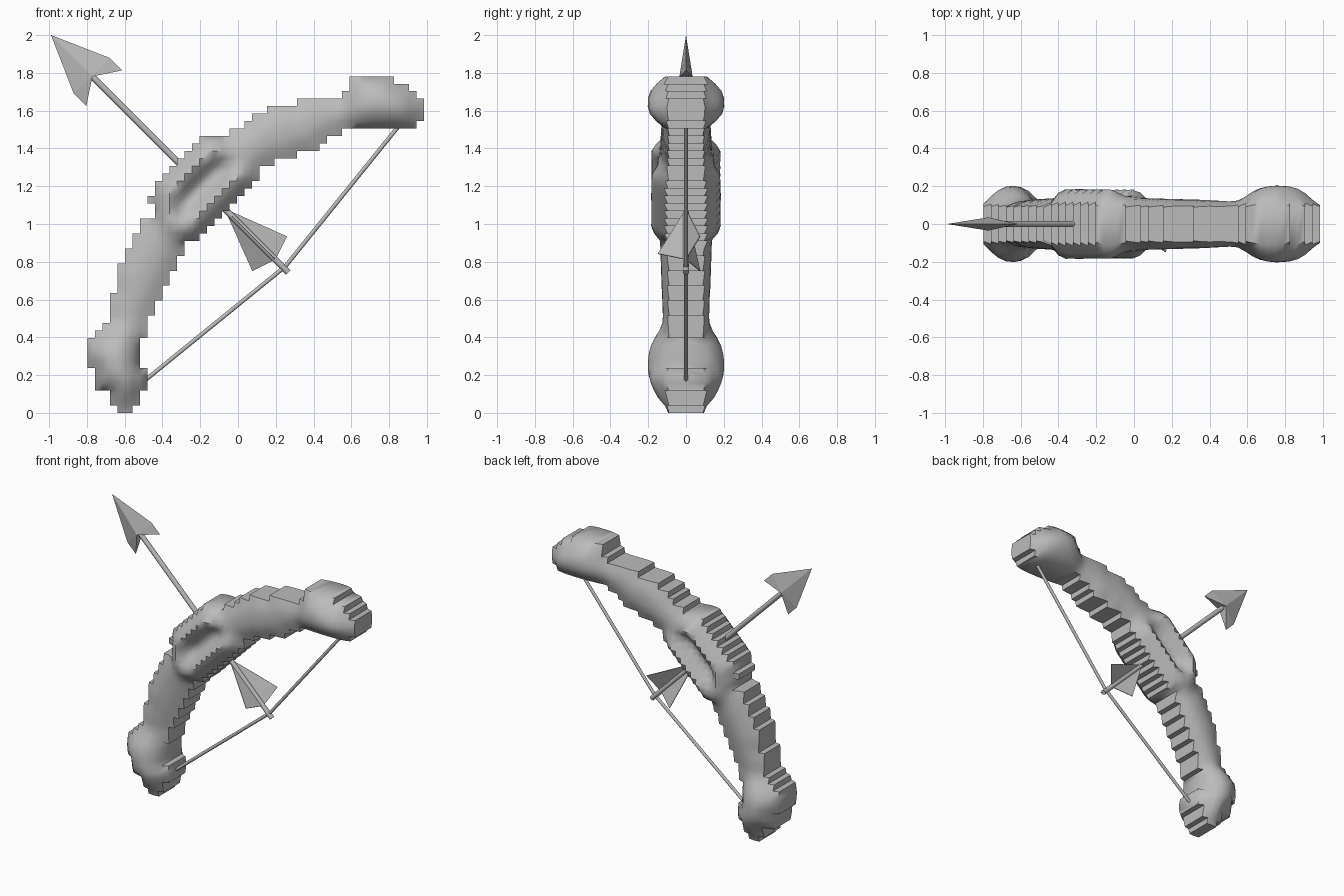
import bpy, bmesh, math
from mathutils import Vector

cube = bpy.data.objects.get("Cube")
if cube:
    bpy.data.objects.remove(cube, do_unlink=True)

GREY = (0.5, 0.5, 0.5, 1)
grey = bpy.data.materials.new("plain grey")
grey.use_nodes = True
grey.diffuse_color = GREY
grey.node_tree.nodes["Principled BSDF"].inputs["Base Color"].default_value = GREY


def finish(name, bm, smooth=None):
    """Turn a bmesh into a named grey object."""
    bmesh.ops.recalc_face_normals(bm, faces=bm.faces)
    mesh = bpy.data.meshes.new(name)
    bm.to_mesh(mesh)
    bm.free()
    mesh.materials.append(grey)
    obj = bpy.data.objects.new(name, mesh)
    bpy.context.collection.objects.link(obj)
    if smooth:
        bpy.ops.object.select_all(action='DESELECT')
        obj.select_set(True)
        bpy.context.view_layer.objects.active = obj
        bpy.ops.object.shade_smooth_by_angle(angle=math.radians(smooth))
    return obj


def rod(name, start, end, radius, sides=12):
    """Straight round bar between two points."""
    start, end = Vector(start), Vector(end)
    axis = end - start
    bm = bmesh.new()
    bmesh.ops.create_cone(bm, cap_ends=True, segments=sides, radius1=radius,
                          radius2=radius, depth=axis.length)
    turn = axis.to_track_quat('Z', 'Y').to_matrix().to_4x4()
    turn.translation = (start + end) / 2
    bmesh.ops.transform(bm, matrix=turn, verts=bm.verts)
    return finish(name, bm, 50)


# --- Bow body: stepped silhouette on a square grid, domed on both sides ---
CELL, LEFT = 0.0396, -0.797
# (first column, end column, number of rows), from the bottom up
RUNS = [(4, 6, 1), (3, 7, 2), (1, 8, 3), (0, 7, 4), (1, 8, 1), (2, 8, 1), (3, 8, 1),
        (3, 9, 2), (3, 10, 1), (4, 10, 1), (4, 11, 2), (4, 12, 1), (5, 12, 1),
        (5, 13, 1), (6, 13, 1), (6, 15, 1), (7, 16, 1), (7, 17, 1), (9, 18, 1),
        (9, 19, 1), (8, 20, 1), (9, 21, 1), (9, 22, 1), (10, 23, 1), (11, 23, 1),
        (12, 25, 1), (13, 28, 1), (14, 31, 1), (15, 32, 1), (19, 34, 1),
        (21, 44, 1), (22, 45, 1), (24, 45, 1), (28, 45, 1), (34, 44, 1),
        (35, 43, 1), (35, 41, 1)]
KNOBS = [Vector((-0.64, 0.24)), Vector((0.77, 1.64))]
RIM = 0.085

cells, row = set(), 0
for first, end, count in RUNS:
    for _ in range(count):
        cells.update((col, row) for col in range(first, end))
        row += 1


def ring_of(c, r):
    return [(c, r), (c + 1, r), (c + 1, r + 1), (c, r + 1)]


def place(key):
    return Vector((LEFT + key[0] * CELL, key[1] * CELL))


def dome(t):
    return math.sqrt(1 - min(abs(t), 1) ** 2)


# Grid corners, their linked neighbours, and those on the outline
links, uses = {}, {}
for cell in sorted(cells):
    ring = ring_of(*cell)
    for n, key in enumerate(ring):
        uses[key] = uses.get(key, 0) + 1
        links.setdefault(key, set()).update((ring[n - 1], ring[(n + 1) % 4]))
outline = [place(k) for k, used in uses.items() if used < 4]


def half_depth(key):
    """Half thickness of the bow, swelling inwards from its outline."""
    p = place(key)
    inset = min((p - q).length for q in outline)
    along = abs(p.x + p.y - 0.98) / math.sqrt(2)
    if along < 0.25:
        return RIM + (0.195 - RIM) * dome(1 - inset / 0.07)
    swell = 0.065 - 0.03 * min(along / 0.9, 1)
    swell = max([swell] + [0.122 * dome((p - k).length / 0.23) for k in KNOBS])
    return RIM + swell * dome(1 - inset / 0.11)


depth = {key: half_depth(key) for key in links}
for _ in range(2):
    depth = {k: (depth[k] + sum(depth[n] for n in near) / len(near)) / 2
             for k, near in links.items()}

bm = bmesh.new()
corners = {}
for key in links:
    p = place(key)
    for side in (-1, 1):
        corners[key, side] = bm.verts.new((p.x, side * depth[key], p.y))

for c, r in sorted(cells):
    ring = ring_of(c, r)
    bm.faces.new([corners[k, -1] for k in ring])
    bm.faces.new([corners[k, 1] for k in reversed(ring)])
    neighbours = [(c, r - 1), (c + 1, r), (c, r + 1), (c - 1, r)]
    for n, neighbour in enumerate(neighbours):
        if neighbour not in cells:
            a, b = ring[n], ring[(n + 1) % 4]
            bm.faces.new([corners[b, -1], corners[a, -1], corners[a, 1], corners[b, 1]])
finish("bow_body", bm, 50)

# --- Arrow, laid out from its tip: back along the shaft, sideways, depth ---
TIP = Vector((-0.99, 0, 2.0))
BACK = Vector((1, 0, -1)).normalized()
SIDE = Vector((1, 0, 1)).normalized()


def on_arrow(back, side=0, depth=0):
    return TIP + BACK * back + SIDE * side + Vector((0, depth, 0))


rod("arrow_shaft", on_arrow(0.29), on_arrow(1.777), 0.017)

# Barbed head: a flat pyramid with two swept barbs
bm = bmesh.new()
tip = bm.verts.new(on_arrow(0))
ridges = [bm.verts.new(on_arrow(0.31, 0, y)) for y in (-0.035, 0.035)]
for s in (-1, 1):
    edge = bm.verts.new(on_arrow(0.304, 0.134 * s))
    barb = bm.verts.new(on_arrow(0.398, 0.134 * s))
    for ridge in ridges:
        bm.faces.new([tip, edge, ridge])
        bm.faces.new([edge, barb, ridge])
    bm.faces.new([ridges[0], ridges[1], barb])
finish("arrow_head", bm)

# Three thin vanes spaced around the shaft
bm = bmesh.new()
for n in range(3):
    angle = math.radians(30 + 120 * n)
    side, out_y = math.cos(angle), math.sin(angle)
    vane = [(1.30, 0), (1.637, 0.149), (1.68, 0)]
    lower, upper = [[bm.verts.new(on_arrow(b, side * out - out_y * thick,
                                           out_y * out + side * thick))
                     for b, out in vane] for thick in (-0.002, 0.002)]
    bm.faces.new(lower)
    bm.faces.new(upper)
    for k in range(3):
        m = (k + 1) % 3
        bm.faces.new([lower[k], lower[m], upper[m], upper[k]])
finish("arrow_fletching", bm)

# --- String drawn back to the arrow's end ---
nock = (0.25, 0, 0.775)
rod("lower_string", (-0.52, 0, 0.15), nock, 0.011)
rod("upper_string", nock, (0.86, 0, 1.53), 0.011)
